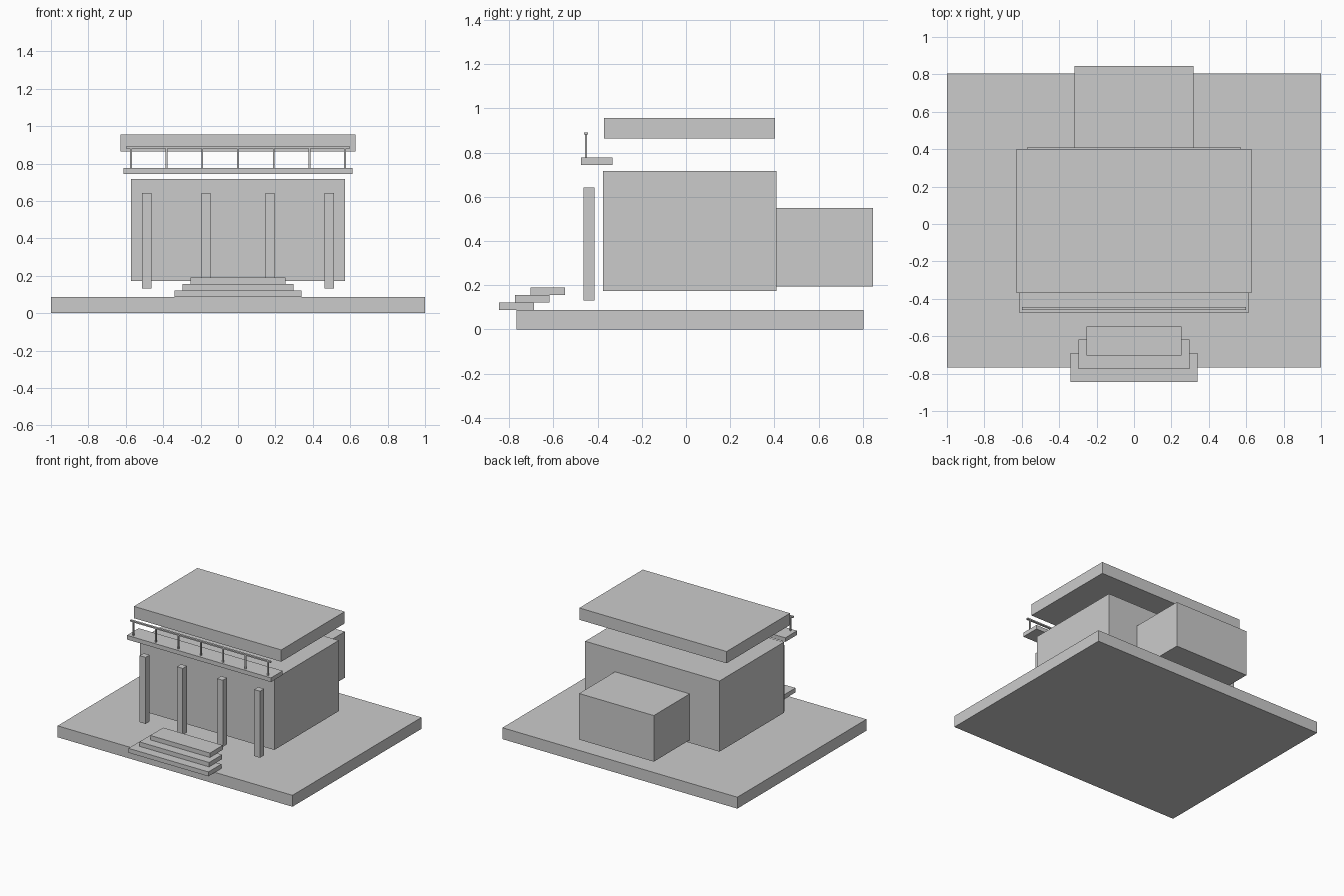
import bpy

if "Cube" in bpy.data.objects:
    bpy.data.objects.remove(bpy.data.objects["Cube"])


def box(name, x, y, z):
    """Axis-aligned box from (min, max) ranges."""
    bpy.ops.mesh.primitive_cube_add(size=1, location=[(a + b) / 2 for a, b in (x, y, z)])
    ob = bpy.context.object
    ob.name = name
    ob.scale = [b - a for a, b in (x, y, z)]
    bpy.ops.object.transform_apply(location=False, rotation=False, scale=True)
    return ob


def centred(c, width):
    return (c - width / 2, c + width / 2)


# Ground slab
box("base_slab", (-1, 1), (-0.766, 0.804), (0, 0.088))

# House volumes
box("main_body", (-0.572, 0.572), (-0.375, 0.409), (0.173, 0.717))
box("rear_annex", (-0.318, 0.318), (0.409, 0.846), (0.195, 0.55))
box("roof_slab", (-0.627, 0.627), (-0.37, 0.402), (0.865, 0.956))

# Entrance steps, each narrower and further back
for i in range(3):
    half = 0.34 - 0.043 * i
    front = -0.846 + 0.071 * i
    bottom = 0.088 + 0.034 * i
    box(f"step_{i + 1}", (-half, half), (front, front + 0.157), (bottom, bottom + 0.034))

# Front columns
for i, x in enumerate((-0.487, -0.171, 0.171, 0.487)):
    box(f"column_{i + 1}", centred(x, 0.05), (-0.464, -0.414), (0.131, 0.643))

# Balcony with railing
box("balcony_slab", (-0.613, 0.613), (-0.475, -0.332), (0.745, 0.777))
box("balcony_handrail", (-0.598, 0.598), (-0.461, -0.444), (0.882, 0.892))
for i in range(7):
    x = -0.573 + 0.191 * i
    box(f"railing_post_{i + 1}", centred(x, 0.01), centred(-0.4525, 0.01), (0.777, 0.882))
